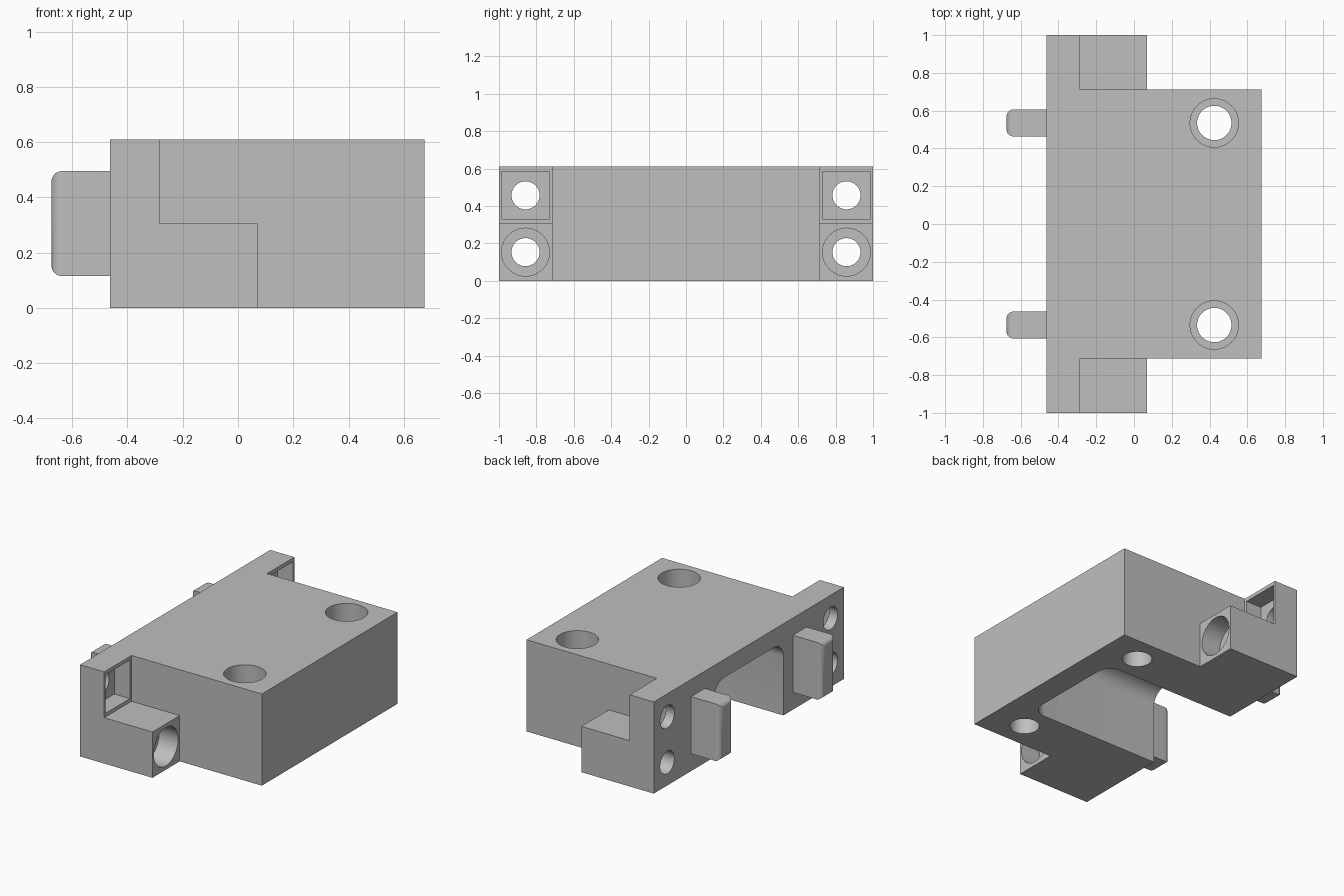
import bpy, bmesh, math
from mathutils import Matrix, Vector

old = bpy.data.objects.get("Cube")
if old:
    bpy.data.objects.remove(old, do_unlink=True)

grey = bpy.data.materials.new("plain grey")
grey.use_nodes = True
COLOUR = (0.52, 0.52, 0.52, 1)
grey.diffuse_color = COLOUR
grey.node_tree.nodes["Principled BSDF"].inputs["Base Color"].default_value = COLOUR


def add_object(name, bm):
    mesh = bpy.data.meshes.new(name)
    bmesh.ops.recalc_face_normals(bm, faces=bm.faces)
    bm.to_mesh(mesh)
    bm.free()
    obj = bpy.data.objects.new(name, mesh)
    mesh.materials.append(grey)
    bpy.context.collection.objects.link(obj)
    return obj


def box(name, lo, hi, radius=0, rounded=None):
    """Box between two corners; edges picked by the rule get rounded."""
    lo, hi = Vector(lo), Vector(hi)
    bm = bmesh.new()
    bmesh.ops.create_cube(bm, size=1)
    for v in bm.verts:
        v.co = (lo + hi) / 2 + v.co * (hi - lo)
    if rounded:
        edges = [e for e in bm.edges if rounded((e.verts[0].co + e.verts[1].co) / 2)]
        bmesh.ops.bevel(bm, geom=edges, offset=radius, segments=8,
                        profile=0.5, affect='EDGES', clamp_overlap=True)
    return add_object(name, bm)


def cylinder(name, axis, start, end, a, b, radius):
    """Cylinder along X (a, b = y, z) or along Z (a, b = x, y)."""
    bm = bmesh.new()
    bmesh.ops.create_cone(bm, cap_ends=True, segments=64, radius1=radius,
                          radius2=radius, depth=end - start)
    mid = (start + end) / 2
    if axis == 'X':
        place = Matrix.Translation((mid, a, b)) @ Matrix.Rotation(math.pi / 2, 4, 'Y')
    else:
        place = Matrix.Translation((a, b, mid))
    bm.transform(place)
    return add_object(name, bm)


def cut(target, cutter):
    """Subtract the cutter and discard it."""
    cutter.hide_render = True
    mod = target.modifiers.new("cut", 'BOOLEAN')
    mod.operation = 'DIFFERENCE'
    mod.solver = 'EXACT'
    mod.object = cutter
    select(target)
    bpy.ops.object.modifier_apply(modifier=mod.name)
    bpy.data.objects.remove(cutter, do_unlink=True)


def select(obj):
    bpy.ops.object.select_all(action='DESELECT')
    obj.select_set(True)
    bpy.context.view_layer.objects.active = obj


# Overall sizes
BACK, FRONT = -0.463, 0.675      # plate face and far end along x
FLANGE, FOOT = -0.285, 0.07      # front faces of ear and of foot
SIDE, TOP, STEP = 0.713, 0.61, 0.305
EAR, PEG = 0.858, 0.535          # y of screw ears and of pegs

body = box("mount_body", (BACK, -1, 0), (FRONT, 1, TOP))

for s in (-1, 1):
    # Stepped ears beside the block
    ys = sorted((s * SIDE, s * 1.2))
    cut(body, box("step_cutter", (FLANGE, ys[0], STEP), (1, ys[1], 1)))
    cut(body, box("end_cutter", (FOOT, ys[0], -0.2), (1, ys[1], 0.5)))

    # Upper ear: square nut pocket and through hole
    half, z = 0.128, 0.457
    cut(body, box("nut_cutter", (FLANGE - 0.115, s * EAR - half, z - half),
                  (FLANGE + 0.1, s * EAR + half, z + half)))
    cut(body, cylinder("hole_cutter", 'X', -0.6, -0.3, s * EAR, z, 0.075))

    # Lower ear: counterbored hole
    z = 0.153
    cut(body, cylinder("bore_cutter", 'X', FOOT - 0.14, FOOT + 0.1, s * EAR, z, 0.128))
    cut(body, cylinder("hole_cutter", 'X', -0.6, 0, s * EAR, z, 0.075))

    # Vertical counterbored holes in the block
    cut(body, cylinder("bore_cutter", 'Z', STEP, TOP + 0.1, 0.425, s * PEG, 0.128))
    cut(body, cylinder("hole_cutter", 'Z', -0.1, 0.4, 0.425, s * PEG, 0.091))

# Rounded cavity open to the back face and the underside
cut(body, box("cavity_cutter", (-0.8, -0.363, -0.3), (0.51, 0.363, 0.49), 0.1,
              lambda m: m.z > 0.45 or (m.x > 0.5 and m.z > -0.2)))

# Locating pegs with rounded outer ends
parts = [body]
for s, side in ((-1, "right"), (1, "left")):
    parts.append(box(side + "_peg", (-0.675, s * PEG - 0.072, 0.115),
                     (BACK + 0.01, s * PEG + 0.072, 0.495), 0.038,
                     lambda m: m.x < -0.67))

for obj in parts:
    select(obj)
    bpy.ops.object.shade_smooth_by_angle(angle=math.radians(30))
